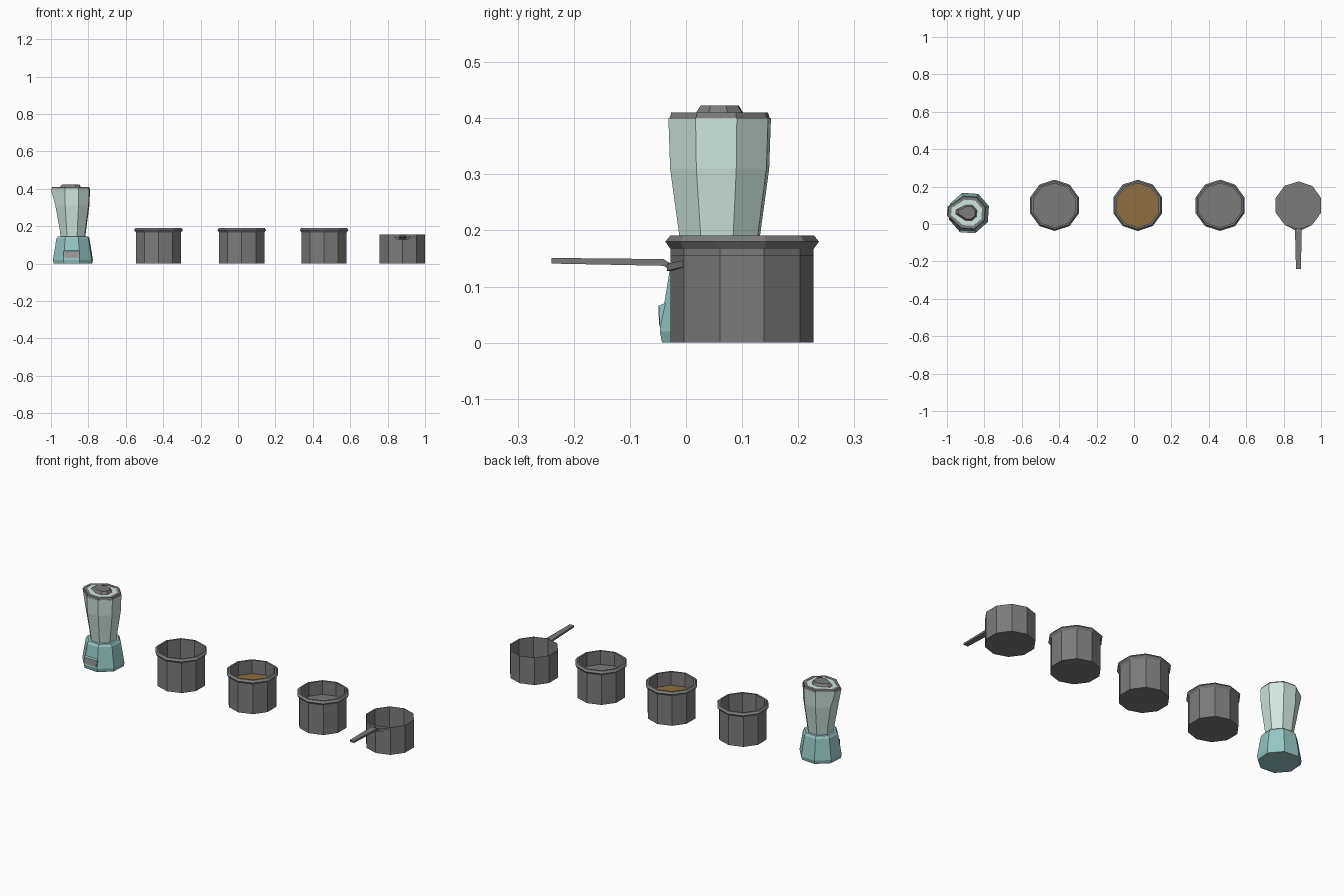
import bpy, bmesh, math

if "Cube" in bpy.data.objects:
    bpy.data.objects.remove(bpy.data.objects["Cube"])


def material(name, rgb):
    m = bpy.data.materials.new(name)
    m.diffuse_color = (*rgb, 1)
    m.use_nodes = True
    m.node_tree.nodes["Principled BSDF"].inputs["Base Color"].default_value = m.diffuse_color
    return m


GREY = material("dark_grey", (0.197, 0.197, 0.197))
TEAL = material("teal", (0.30, 0.57, 0.56))
GLASS = material("pale_green", (0.63, 0.80, 0.74))
BROWN = material("soup_brown", (0.27, 0.158, 0.051))
PANEL = material("warm_grey", (0.40, 0.35, 0.35))


def finish(bm, name, mat):
    bmesh.ops.recalc_face_normals(bm, faces=bm.faces)
    me = bpy.data.meshes.new(name)
    bm.to_mesh(me)
    bm.free()
    ob = bpy.data.objects.new(name, me)
    bpy.context.collection.objects.link(ob)
    me.materials.append(mat)
    return ob


def loft(name, rings, mat=GREY):
    """Skin a list of point loops and cap both ends."""
    bm = bmesh.new()
    loops = [[bm.verts.new(p) for p in ring] for ring in rings]
    n = len(loops[0])
    for a, b in zip(loops, loops[1:]):
        for i in range(n):
            j = (i + 1) % n
            bm.faces.new((a[i], a[j], b[j], b[i]))
    bm.faces.new(loops[0][::-1])
    bm.faces.new(loops[-1])
    return finish(bm, name, mat)


def hull(name, pts, mat=GREY):
    bm = bmesh.new()
    for p in pts:
        bm.verts.new(p)
    bmesh.ops.convex_hull(bm, input=bm.verts)
    bmesh.ops.dissolve_limit(bm, angle_limit=0.01, verts=bm.verts, edges=bm.edges)
    return finish(bm, name, mat)


def decagon(cx, cy, r, z):
    return [(cx + r * math.cos(math.pi / 2 + k * math.pi / 5),
             cy + r * math.sin(math.pi / 2 + k * math.pi / 5), z) for k in range(10)]


TURN = math.radians(-4)  # the mixer stands slightly turned


def mixer_point(x, y, z):
    c, s = math.cos(TURN), math.sin(TURN)
    return (-0.8825 + x * c - y * s, 0.06 + x * s + y * c, z)


def octagon(apothem, z, spout=0.0):
    """Flat-sided octagon whose left side is pulled out into a pouring lip."""
    pts = []
    for k in range(8):
        a = math.pi / 8 + k * math.pi / 4
        r = apothem / math.cos(math.pi / 8)
        x, y = r * math.cos(a), r * math.sin(a)
        if k in (3, 4):
            x, y = x - spout, y * (1 - 12 * spout)
        pts.append(mixer_point(x, y, z))
    return pts


# Three rimmed pots: empty, brown soup, grey filling
POT = [(0.1275, 0), (0.1275, 0.167), (0.137, 0.18), (0.128, 0.191),
       (0.118, 0.191), (0.118, 0.012)]
for label, x, fill in (("empty", -0.425, None), ("soup", 0.02, BROWN), ("water", 0.46, GREY)):
    loft(label + "_pot", [decagon(x, 0.10, r, z) for r, z in POT])
    if fill:
        loft(label + "_surface", [decagon(x, 0.10, 0.1185, z) for z in (0.112, 0.115)], fill)

# Saucepan: thin-walled cup
PX = 0.879
PAN = [(0.1275, 0), (0.1275, 0.155), (0.126, 0.155), (0.126, 0.003)]
loft("saucepan", [decagon(PX, 0.10, r, z) for r, z in PAN])

# Saucepan handle and the two flanges hugging its front corner
GRIP = [(-0.24, 0.146, 0.013, 0.005), (-0.04, 0.143, 0.018, 0.006),
        (-0.026, 0.134, 0.016, 0.006)]
loft("saucepan_handle", [[(PX - w, y, z - h), (PX + w, y, z - h),
                          (PX + w, y, z + h), (PX - w, y, z + h)] for y, z, w, h in GRIP])
for side, s in (("left", -1), ("right", 1)):
    pts = []
    for x, y, lo, hi in ((0, -0.026, 0.128, 0.140), (0.016, -0.034, 0.128, 0.140),
                         (0.073, -0.002, 0.135, 0.147), (0.073, -0.005, 0.135, 0.147)):
        pts += [(PX + s * x, y, lo), (PX + s * x, y, hi)]
    hull("handle_flange_" + side, pts)

# Countertop mixer: base, jar, lid and knob
loft("mixer_base", [octagon(a, z) for a, z in
                    ((0.100, 0), (0.104, 0.02), (0.086, 0.134), (0.078, 0.146), (0.06, 0.146))], TEAL)
loft("mixer_jar", [octagon(*s) for s in
                   ((0.064, 0.14, 0), (0.070, 0.19, 0), (0.086, 0.31, 0.006), (0.089, 0.40, 0.028))], GLASS)
loft("lid_rim", [octagon(a, z, 0.026) for a, z in
                 ((0.087, 0.40), (0.084, 0.41), (0.068, 0.41), (0.068, 0.402))])
loft("lid_plate", [octagon(0.0685, z, 0.026) for z in (0.403, 0.4085)], GLASS)
loft("lid_knob", [octagon(0.042, 0.408, 0.029), octagon(0.033, 0.423, 0.022)])

# Control panel on the front of the base
hull("panel_housing", [mixer_point(s * 0.042, y, z) for s in (-1, 1)
                       for y, z in ((-0.104, 0.027), (-0.106, 0.066), (-0.09, 0.072), (-0.09, 0.027))], TEAL)
hull("control_panel", [mixer_point(s * 0.038, y, z) for s in (-1, 1)
                       for y, z in ((-0.1055, 0.032), (-0.107, 0.065), (-0.1, 0.065), (-0.1, 0.032))], PANEL)
